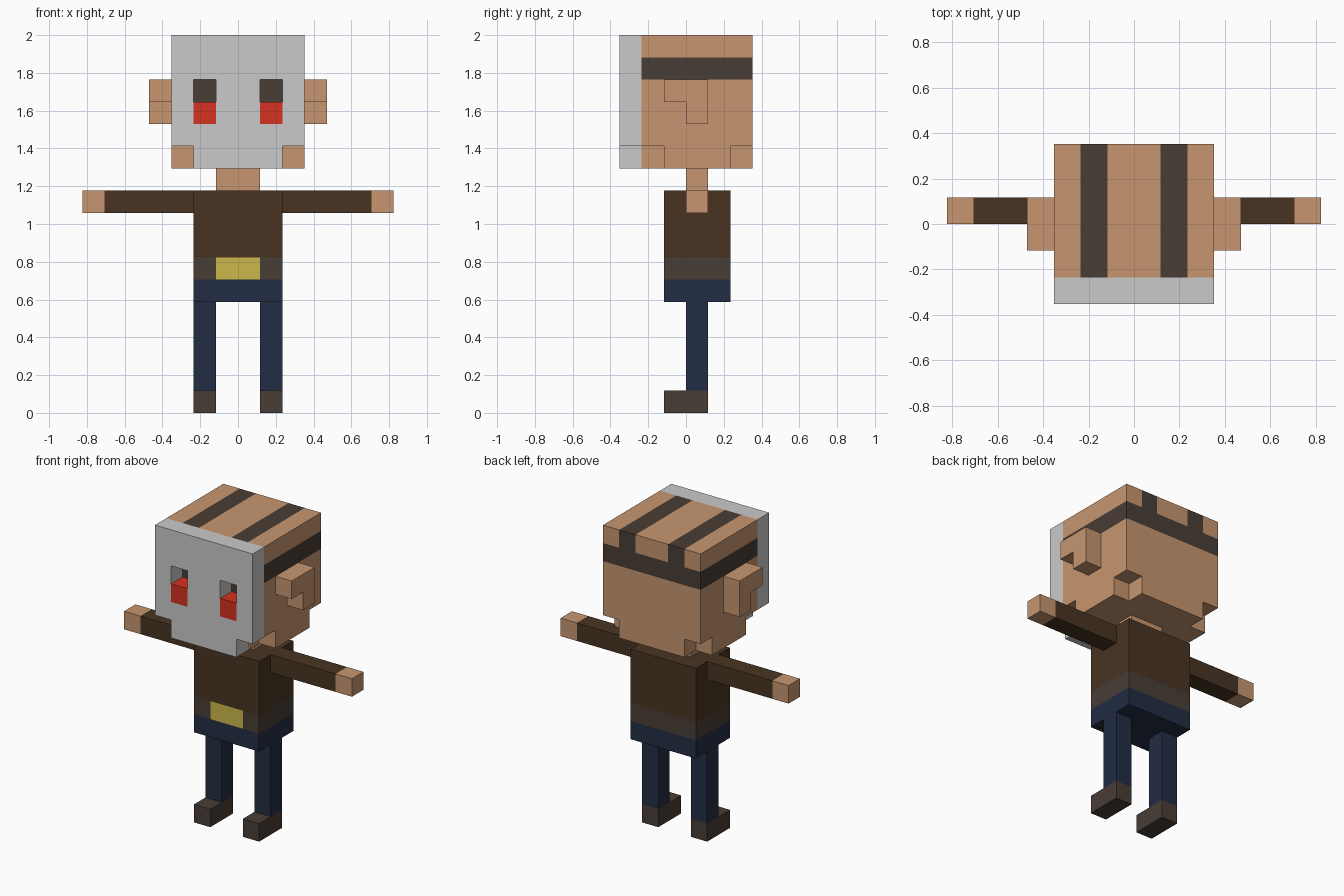
import bpy, bmesh
from mathutils import Vector

if "Cube" in bpy.data.objects:
    bpy.data.objects.remove(bpy.data.objects["Cube"])

U = 2 / 17  # edge length of one block


def linear(c):
    c /= 255
    return c / 12.92 if c <= 0.04045 else ((c + 0.055) / 1.055) ** 2.4


COLOURS = {
    "skin": (199, 150, 112), "pale_mask": (202, 202, 202), "dark_leather": (73, 61, 54),
    "brown_cloth": (72, 52, 34), "navy_cloth": (34, 45, 68), "red": (212, 50, 33),
    "yellow": (203, 184, 76),
}
MATS = {}
for key, rgb in COLOURS.items():
    MATS[key] = bpy.data.materials.new(key)
    MATS[key].diffuse_color = (*[linear(c) for c in rgb], 1)


def block(x0, x1, y0, y1, z0, z1):
    """All grid cells inside a box."""
    return {(x, y, z) for x in range(x0, x1) for y in range(y0, y1) for z in range(z0, z1)}


def mirrored(cells):
    """The same cells on the other side of x = 0."""
    return {(-1 - x, y, z) for x, y, z in cells}


parts = {}  # name -> (cells, colour name or rule)


def pair(name, cells, colour):
    parts["left_" + name] = (cells, colour)
    parts["right_" + name] = (mirrored(cells), colour)


# Colour rules: cell position and face direction give a colour
def head_colour(c, n):
    band = c[2] == 15
    stripe = c[2] == 16 and c[0] in (-2, 1)
    socket = c[2] == 14 and n[1] < 0
    return "dark_leather" if band or stripe or socket else "skin"


def torso_colour(c, n):
    if c[2] == 5:
        return "navy_cloth"
    if c[2] == 6:
        return "yellow" if n[1] < 0 and c[0] in (-1, 0) else "dark_leather"
    return "brown_cloth"


# Head: notched lower corners, mask with eye openings, eyes, ears, neck
notch = block(2, 3, -3, -1, 11, 12) | block(2, 3, 2, 3, 11, 12)
notch |= mirrored(notch)
eye = block(1, 2, -3, -2, 13, 14)
opening = block(1, 2, -3, -2, 13, 15)
parts["head"] = (block(-3, 3, -2, 3, 11, 17) - notch, head_colour)
parts["face_mask"] = (block(-3, 3, -3, -2, 11, 17) - notch - opening - mirrored(opening), "pale_mask")
pair("eye", eye, "red")
pair("ear", block(3, 4, -1, 1, 14, 15) | block(3, 4, 0, 1, 13, 14), "skin")
parts["neck"] = (block(-1, 1, 0, 1, 10, 11), "skin")

# Body: torso with belt and hips, arms, hands, legs, shoes
parts["torso"] = (block(-2, 2, -1, 2, 5, 10), torso_colour)
pair("sleeve", block(2, 6, 0, 1, 9, 10), "brown_cloth")
pair("hand", block(6, 7, 0, 1, 9, 10), "skin")
pair("leg", block(1, 2, 0, 1, 1, 5), "navy_cloth")
pair("shoe", block(1, 2, -1, 1, 0, 1), "dark_leather")

SOLID = set().union(*[cells for cells, _ in parts.values()])


def build(name, cells, colour):
    """Make one part from the outer faces of its blocks."""
    mesh = bpy.data.meshes.new(name)
    bm = bmesh.new()
    slots = []
    for cell in sorted(cells):
        for axis in range(3):
            for sign in (-1, 1):
                n = [0, 0, 0]
                n[axis] = sign
                if tuple(a + b for a, b in zip(cell, n)) in SOLID:
                    continue
                u, v = Vector((0, 0, 0)), Vector((0, 0, 0))
                u[(axis + 1) % 3] = v[(axis + 2) % 3] = 0.5
                mid = Vector(cell) + Vector((0.5, 0.5, 0.5)) + Vector(n) * 0.5
                ring = [mid - u - v, mid + u - v, mid + u + v, mid - u + v][::sign]
                face = bm.faces.new([bm.verts.new(p * U) for p in ring])
                key = colour if isinstance(colour, str) else colour(cell, n)
                if key not in slots:
                    slots.append(key)
                    mesh.materials.append(MATS[key])
                face.material_index = slots.index(key)
    bmesh.ops.remove_doubles(bm, verts=bm.verts, dist=0.001)
    # Merge flat neighbours of the same colour
    bmesh.ops.dissolve_limit(bm, angle_limit=0.01, verts=bm.verts, edges=bm.edges,
                             delimit={'MATERIAL'})
    bm.to_mesh(mesh)
    bm.free()
    bpy.context.collection.objects.link(bpy.data.objects.new(name, mesh))


for part_name, (part_cells, part_colour) in parts.items():
    build(part_name, part_cells, part_colour)

for m in bpy.data.materials:
    if m.users and not m.is_grease_pencil:
        m.use_nodes = True
        m.node_tree.nodes["Principled BSDF"].inputs["Base Color"].default_value = m.diffuse_color
